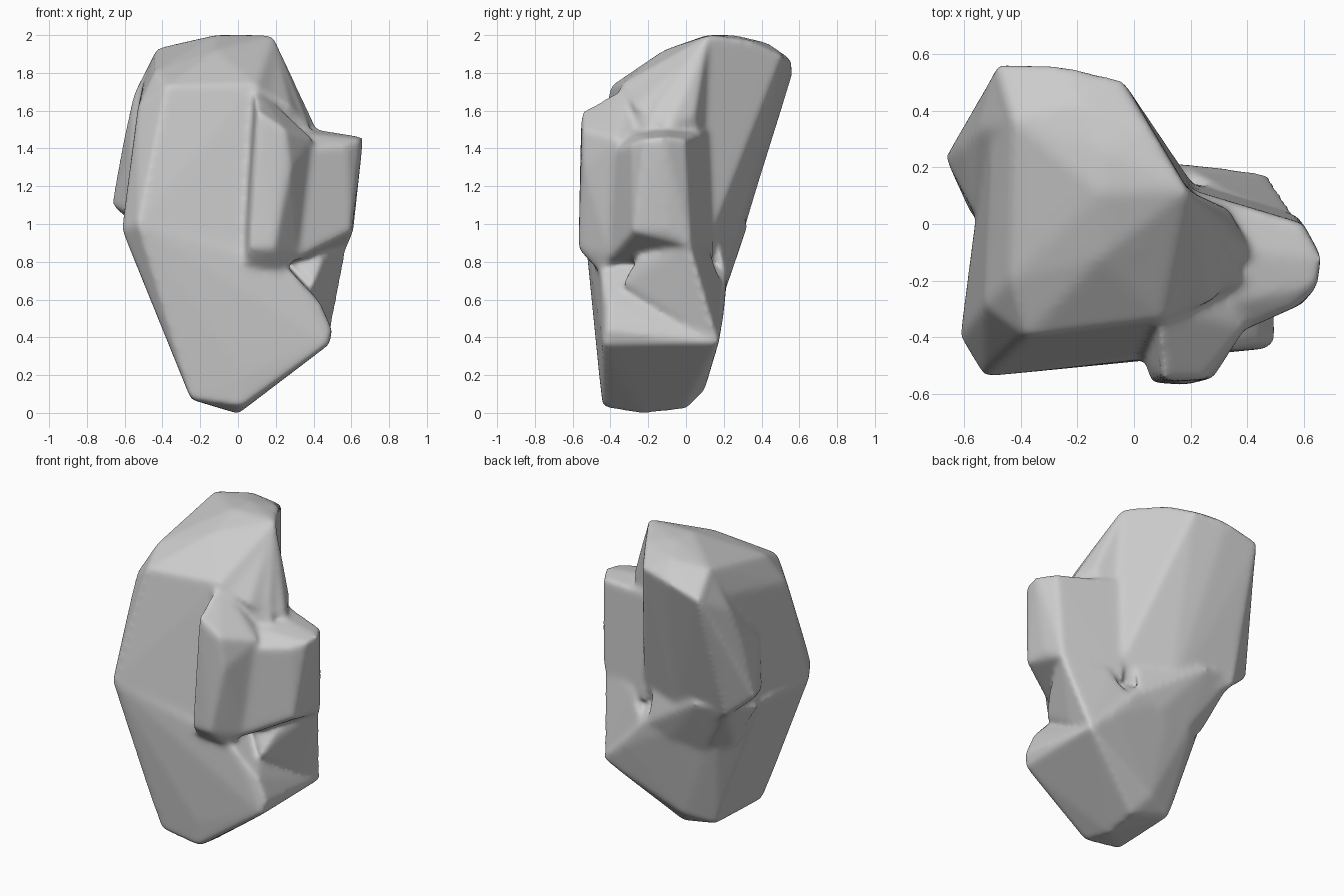
import bpy, bmesh


def hull(name, pts):
    """Convex chunk of stone wrapped around a few corner points."""
    bm = bmesh.new()
    for p in pts:
        bm.verts.new(p)
    bmesh.ops.convex_hull(bm, input=bm.verts)
    loose = [v for v in bm.verts if not v.link_faces]
    bmesh.ops.delete(bm, geom=loose, context='VERTS')
    bmesh.ops.recalc_face_normals(bm, faces=bm.faces)
    me = bpy.data.meshes.new(name)
    bm.to_mesh(me)
    bm.free()
    ob = bpy.data.objects.new(name, me)
    bpy.context.collection.objects.link(ob)
    return ob


# Leaning main slab
slab = hull("rock", [
    (.19, .12, 2), (-.12, .11, 2), (-.1, .26, 2), (.06, .34, 1.97),
    (-.2, .43, 1.96), (-.04, .51, 1.89), (-.25, .56, 1.87), (-.49, .57, 1.81),
    (-.43, .37, 1.93), (-.12, -.12, 1.92), (-.44, -.2, 1.81), (-.38, -.4, 1.73),
    (.1, -.34, 1.74), (-.53, -.29, 1.62), (-.53, -.54, 1.0), (-.615, -.4, .97),
    (0, -.465, .9), (.02, -.465, .75), (-.5, .3, .95), (-.1, .21, .74),
    (.34, -.15, 1.62), (.39, -.2, 1.5), (.3, -.4, .85), (.25, .08, .8)])

# Spur running up the back left edge
spur = hull("spur", [
    (-.67, .24, 1.1), (-.605, .27, 1.45), (-.555, .33, 1.68), (-.49, .55, 1.8),
    (-.43, .35, 1.92), (-.5, .31, .95), (-.3, .2, 1.0), (-.3, .3, 1.8),
    (-.575, .03, 1.05), (-.57, .05, 1.4)])

# Shoulder between the slab top and the knob
shoulder = hull("shoulder", [
    (.19, .12, 1.99), (.34, .05, 1.58), (0, -.1, 1.91), (.1, -.34, 1.72),
    (.28, -.28, 1.62), (.42, -.1, 1.5), (-.1, 0, 1.9), (.1, 0, 1.0),
    (.2, .1, 1.0)])

# Tapering foot with a slanted underside
foot = hull("foot", [
    (-.25, -.44, .07), (-.24, .03, .08), (.02, -.44, .03), (.02, 0, .02),
    (-.31, -.44, .24), (.02, -.46, .2), (0, -.23, -.005), (-.05, .1, .12),
    (.48, -.44, .36), (.5, -.42, .44), (.485, .175, .37), (.3, .2, .52),
    (.15, .215, .72), (-.1, .22, .74), (-.615, -.4, .97), (-.53, -.54, 1.0),
    (-.57, 0, .97), (-.35, .2, .8), (.02, -.465, .75), (0, -.465, .9),
    (.28, -.45, .75), (.44, -.42, .58), (.2, .05, .85)])

# Fillet under the overhang at the back
fillet = hull("fillet", [
    (-.5, .3, .99), (-.1, .22, .77), (-.3, .33, 1.0), (-.25, .17, .6),
    (-.42, .1, .68), (-.57, .05, .95), (0, .2, .62), (-.1, 0, .8),
    (.13, .17, .9), (.15, .21, .7)])

# Knob on the right side
knob = hull("knob", [
    (.665, -.12, 1.46), (.65, -.22, 1.45), (.58, -.29, 1.42), (.6, 0, 1.45),
    (.42, -.1, 1.5), (.6, -.28, .96), (.61, -.1, .96), (.58, .03, .88),
    (.4, -.37, 1.4), (.2, -.3, 1.5), (.2, .12, 1.5), (.28, -.42, .8),
    (.2, .15, .8), (.45, -.15, .86)])

# Web linking knob and foot
web = hull("web", [
    (.58, .02, .89), (.52, .01, .75), (.49, .1, .52), (.48, .17, .37),
    (.5, -.1, .8), (.45, -.25, .82), (.4, -.34, .68), (.46, -.05, .5),
    (.2, 0, .4), (.2, .19, .7), (.2, -.2, .9), (.3, .13, .85)])

# Raised rib on the front face
rib = hull("rib", [
    (.08, -.3, 1.74), (.1, -.555, 1.6), (.25, -.55, 1.5), (.06, -.56, .87),
    (.19, -.57, .87), (.28, -.545, 1.3), (.02, -.44, .73), (.24, -.44, .73),
    (.4, -.36, 1.45), (.32, -.4, .83), (.15, -.1, 1.6), (.1, -.1, .8)])

# Fuse the chunks into one weathered surface
parts = (spur, shoulder, foot, fillet, knob, web, rib)
for part in parts:
    m = slab.modifiers.new(part.name, 'BOOLEAN')
    m.operation, m.solver, m.object = 'UNION', 'EXACT', part
m = slab.modifiers.new("fuse", 'REMESH')
m.mode, m.voxel_size = 'VOXEL', .013
m = slab.modifiers.new("wear", 'SMOOTH')
m.factor, m.iterations = .5, 25

bpy.context.view_layer.update()
dg = bpy.context.evaluated_depsgraph_get()
slab_mesh = bpy.data.meshes.new_from_object(slab.evaluated_get(dg))
slab.modifiers.clear()
slab.data = slab_mesh
for part in parts:
    bpy.data.objects.remove(part)
for p in slab.data.polygons:
    p.use_smooth = True
